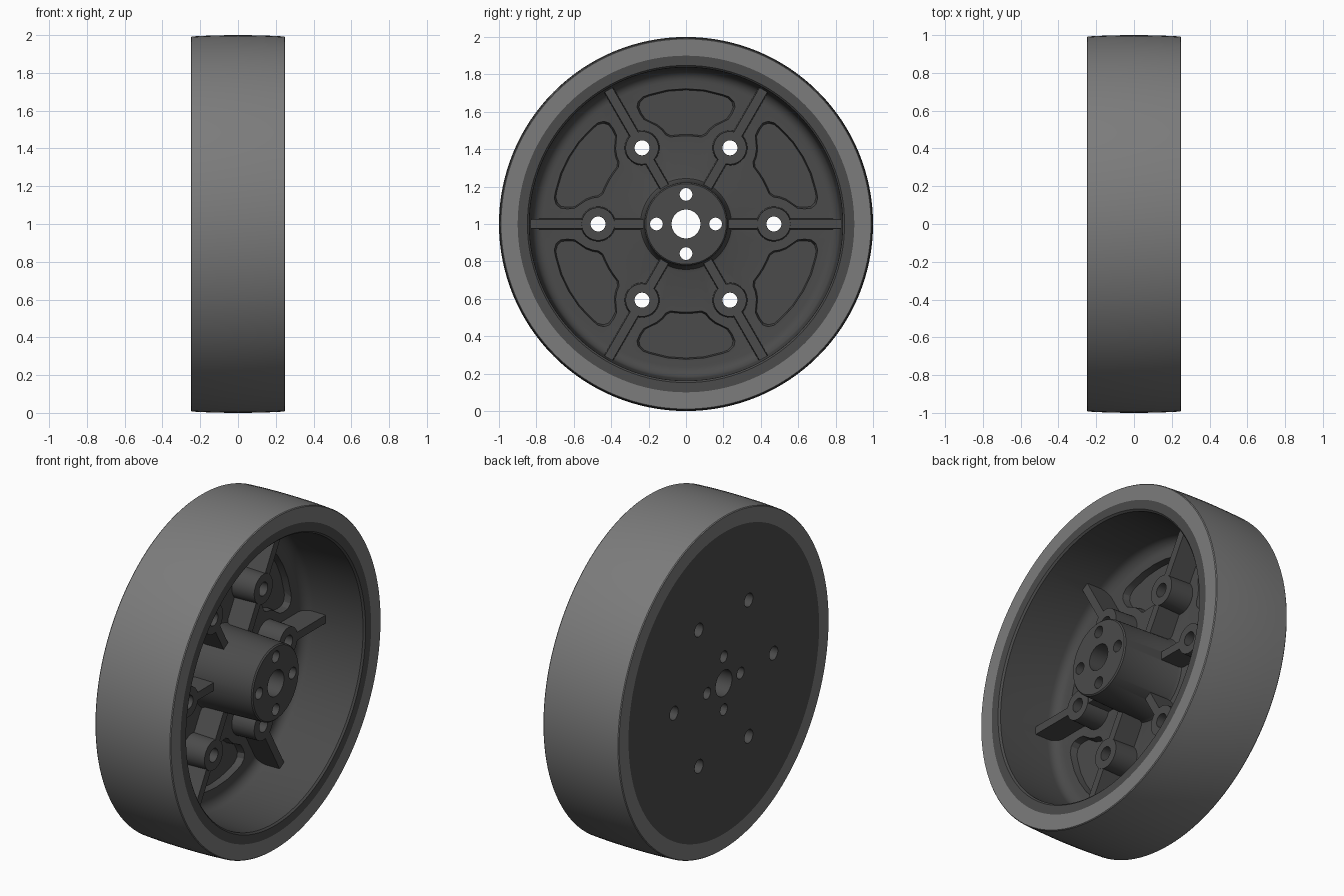
import bpy, bmesh
from math import sin, cos, pi, radians

if "Cube" in bpy.data.objects:
    bpy.data.objects.remove(bpy.data.objects["Cube"])

SEG = 128


def finish(bm, name):
    bmesh.ops.recalc_face_normals(bm, faces=bm.faces[:])
    me = bpy.data.meshes.new(name)
    bm.to_mesh(me)
    bm.free()
    ob = bpy.data.objects.new(name, me)
    bpy.context.collection.objects.link(ob)
    return ob


def lathe(name, profile):
    """Revolve a closed (radius, x) profile around the axle."""
    bm = bmesh.new()
    rings = [[bm.verts.new((x, r * cos(2 * pi * i / SEG), 1 + r * sin(2 * pi * i / SEG)))
              for r, x in profile] for i in range(SEG)]
    n = len(profile)
    for i in range(SEG):
        a, b = rings[i], rings[(i + 1) % SEG]
        for j in range(n):
            k = (j + 1) % n
            bm.faces.new((a[j], a[k], b[k], b[j]))
    return finish(bm, name)


def prism(bm, low, x0, high, x1, angle=0.0):
    """Loft between two (y, z) outlines, turned about the axle."""
    c, s = cos(angle), sin(angle)
    a, b = [[bm.verts.new((x, y * c - z * s, 1 + y * s + z * c)) for y, z in pts]
            for pts, x in ((low, x0), (high, x1))]
    bm.faces.new(a)
    bm.faces.new(b)
    for i in range(len(a)):
        k = (i + 1) % len(a)
        bm.faces.new((a[i], a[k], b[k], b[i]))


def circle(r, cy=0.0, n=32):
    return [(cy + r * cos(2 * pi * i / n), r * sin(2 * pi * i / n)) for i in range(n)]


def rect(y0, y1, h):
    return [(y0, -h), (y1, -h), (y1, h), (y0, h)]


def boolean(ob, tool, op):
    tool.hide_render = True
    m = ob.modifiers.new(op.lower(), 'BOOLEAN')
    m.operation, m.object, m.solver = op, tool, 'EXACT'
    bpy.context.view_layer.objects.active = ob
    bpy.ops.object.modifier_apply(modifier=m.name)
    bpy.data.objects.remove(tool)


def style(ob, grey):
    mat = bpy.data.materials.new(ob.name + "_grey")
    mat.diffuse_color = (grey, grey, grey, 1)
    mat.use_nodes = True
    mat.node_tree.nodes["Principled BSDF"].inputs["Base Color"].default_value = mat.diffuse_color
    ob.data.materials.clear()
    ob.data.materials.append(mat)
    bpy.ops.object.select_all(action='DESELECT')
    ob.select_set(True)
    bpy.context.view_layer.objects.active = ob
    bpy.ops.object.shade_smooth_by_angle(angle=radians(28))


# Tyre: crowned tread on a plain band
crown = [(1.0 - 0.007 * (x / 0.245) ** 2, x)
         for x in (-0.245, -0.18, -0.12, -0.06, 0, 0.06, 0.12, 0.18, 0.245)]
tyre = lathe("tyre", [(0.9, -0.25), (0.989, -0.25)] + crown + [(0.989, 0.25), (0.9, 0.25)])

# Wheel body: flat back, deep dish on the right, central hub
fillet = [(0.765 + 0.06 * cos(t * pi / 12), -0.08 - 0.06 * sin(t * pi / 12)) for t in range(7)]
wheel = lathe("wheel", [(0.077, -0.25), (0.9, -0.25), (0.9, 0.25), (0.848, 0.25), (0.838, 0.24)]
              + fillet + [(0.26, -0.14), (0.243, -0.135), (0.235, -0.12),
                          (0.222, 0.243), (0.215, 0.25), (0.077, 0.25)])

# Six shallow pockets in the web, mirrored half outline
half = [(0, .725), (.1, .718), (.2, .693), (.235, .68), (.259, .655), (.265, .625),
        (.25, .59), (.228, .558), (.195, .542), (.16, .525), (.13, .5), (.11, .475),
        (.085, .463), (.04, .468), (0, .47)]
outline = half + [(-y, z) for y, z in half[-2:0:-1]]
floor = [(y * 0.95, 0.6 + (z - 0.6) * 0.93) for y, z in outline]
bm = bmesh.new()
for i in range(6):
    prism(bm, floor, -0.18, outline, -0.13, i * pi / 3)
boolean(wheel, finish(bm, "pocket_cutter"), 'DIFFERENCE')

# Six radial ribs from hub to rim
bm = bmesh.new()
for i in range(6):
    prism(bm, rect(0.19, 0.86, 0.03), -0.2, rect(0.19, 0.86, 0.024), 0.0, i * pi / 3)
boolean(wheel, finish(bm, "ribs"), 'UNION')

# Six bolt bosses on the ribs
bm = bmesh.new()
for i in range(6):
    prism(bm, circle(0.096, 0.47), -0.21, circle(0.088, 0.47), 0.004, i * pi / 3)
boolean(wheel, finish(bm, "bosses"), 'UNION')

# Through holes in the bosses and hub
bm = bmesh.new()
for count, dist, r in ((6, 0.47, 0.04), (4, 0.158, 0.034)):
    for i in range(count):
        prism(bm, circle(r, dist), -0.3, circle(r, dist), 0.3, i * 2 * pi / count)
boolean(wheel, finish(bm, "hole_cutter"), 'DIFFERENCE')

style(tyre, 0.2)
style(wheel, 0.07)
